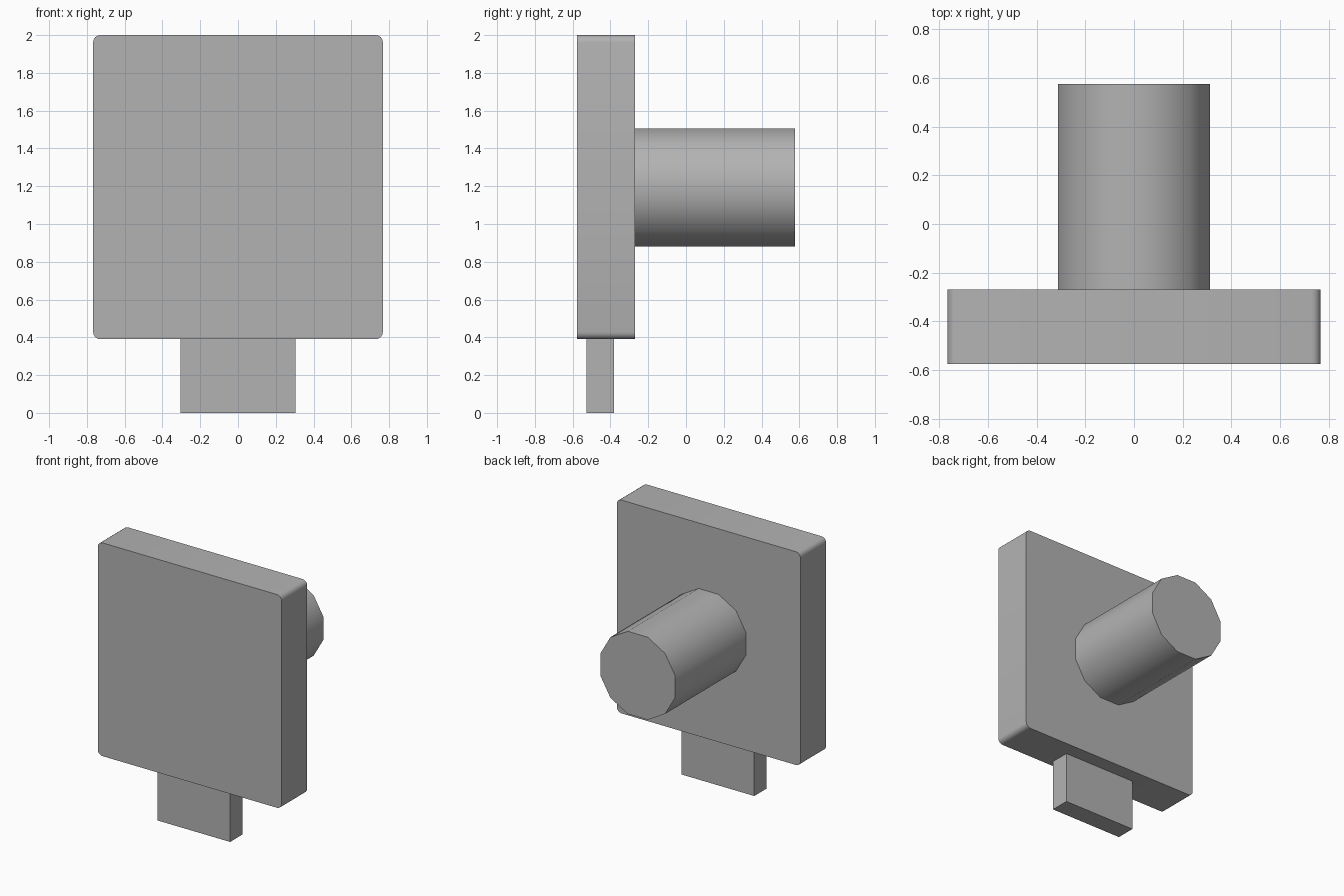
import bpy, bmesh, math
from mathutils import Matrix, Vector

cube = bpy.data.objects.get("Cube")
if cube:
    bpy.data.objects.remove(cube, do_unlink=True)

grey = bpy.data.materials.new("plain_grey")
grey.use_nodes = True
colour = (0.45, 0.45, 0.45, 1)
grey.diffuse_color = colour
grey.node_tree.nodes["Principled BSDF"].inputs["Base Color"].default_value = colour


def finish(name, bm, smooth=True):
    bmesh.ops.recalc_face_normals(bm, faces=bm.faces)
    mesh = bpy.data.meshes.new(name)
    bm.to_mesh(mesh)
    bm.free()
    mesh.materials.append(grey)
    obj = bpy.data.objects.new(name, mesh)
    bpy.context.collection.objects.link(obj)
    if smooth:
        bpy.ops.object.select_all(action="DESELECT")
        obj.select_set(True)
        bpy.context.view_layer.objects.active = obj
        bpy.ops.object.shade_smooth_by_angle(angle=math.radians(35))
    return obj


def box(low, high):
    low, high = Vector(low), Vector(high)
    bm = bmesh.new()
    bmesh.ops.create_cube(bm, size=1, matrix=Matrix.Translation((low + high) / 2)
                          @ Matrix.Diagonal((high - low).to_4d()))
    return bm


# Square front plate, rounded only on the edges that run front to back
bm = box((-0.767, -0.576, 0.39), (0.767, -0.27, 2))
corners = [e for e in bm.edges if abs(e.verts[0].co.y - e.verts[1].co.y) > 0.1]
bmesh.ops.bevel(bm, geom=corners, offset=0.038, segments=4, profile=0.5, affect="EDGES")
finish("front_plate", bm)

# Flat tab under the plate
finish("lower_tab", box((-0.304, -0.528, 0), (0.304, -0.38, 0.39)), smooth=False)

# Twelve-sided peg at the back, with flats on top and at the sides
SIDES = 12
half_width = 0.312
bm = bmesh.new()
bmesh.ops.create_cone(
    bm, cap_ends=True, segments=SIDES, depth=0.846,
    radius1=half_width / math.cos(math.pi / SIDES),
    radius2=half_width / math.cos(math.pi / SIDES),
    matrix=Matrix.Translation((0, 0.153, 1.193)) @ Matrix.Rotation(math.pi / 2, 4, "X")
    @ Matrix.Rotation(math.pi / SIDES, 4, "Z"))
finish("back_peg", bm)
